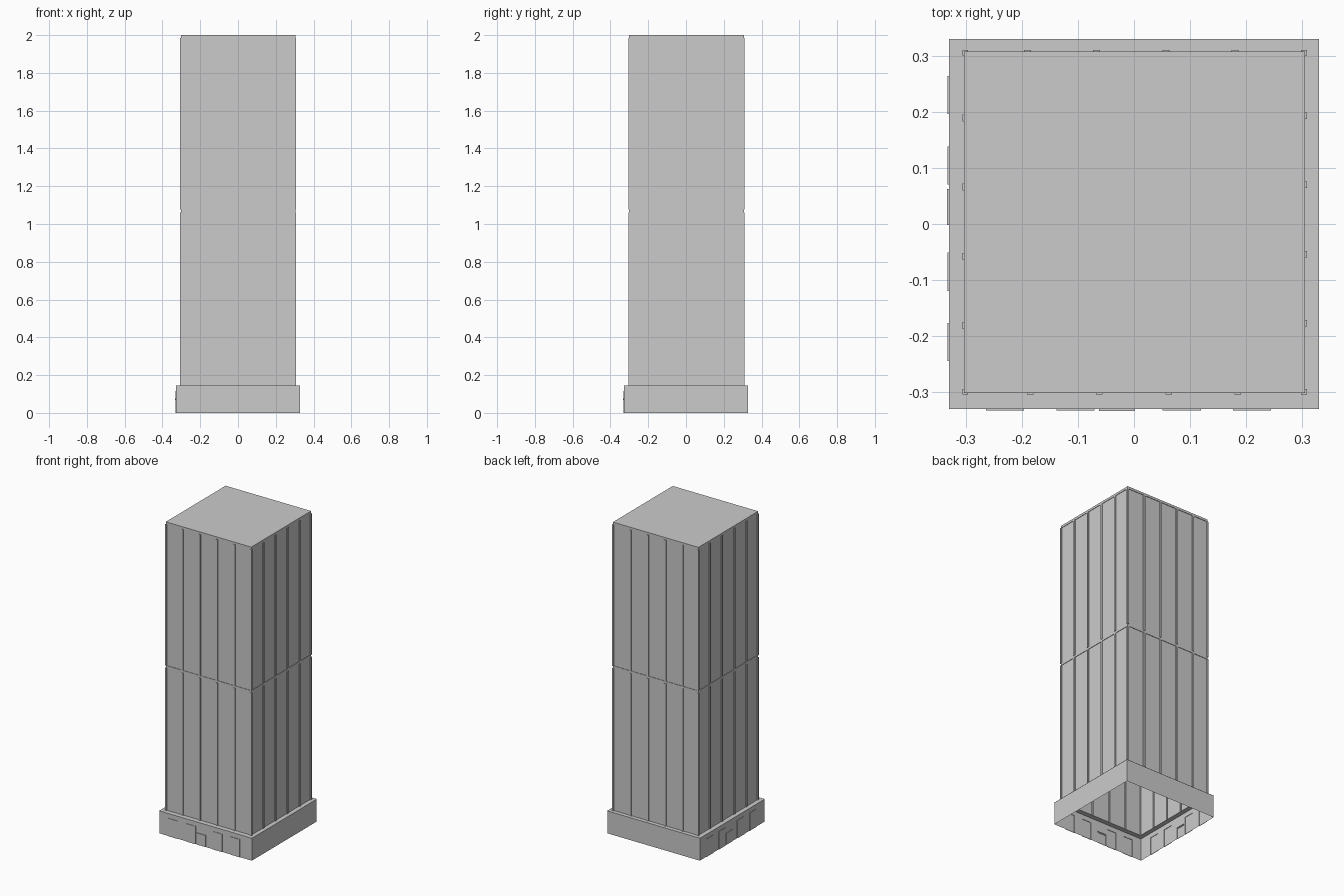
import bpy, bmesh
from math import pi
from mathutils import Matrix, Vector

if "Cube" in bpy.data.objects:
    bpy.data.objects.remove(bpy.data.objects["Cube"])


def finish(name, bm):
    mesh = bpy.data.meshes.new(name)
    bm.to_mesh(mesh)
    bm.free()
    obj = bpy.data.objects.new(name, mesh)
    bpy.context.collection.objects.link(obj)
    return obj


def wall(name, half, z0, z1, reliefs, side, centre):
    """Thin wall facing -y with rectangles (x0, x1, z0, z1, depth) pushed out, turned to its side."""
    xs = sorted({-half, half, *[v for r in reliefs for v in r[:2]]})
    zs = sorted({z0, z1, *[v for r in reliefs for v in r[2:4]]})
    bm = bmesh.new()
    grid = [[bm.verts.new((x, -half, z)) for x in xs] for z in zs]
    for a, b in zip(grid, grid[1:]):
        for i in range(len(xs) - 1):
            bm.faces.new((a[i], a[i + 1], b[i + 1], b[i]))
    for x0, x1, a, b, depth in reliefs:
        faces = []
        for f in bm.faces:
            c = f.calc_center_median()
            if x0 < c.x < x1 and a < c.z < b and abs(c.y + half) < 1e-5 and abs(f.normal.y) + 1 > 0:
                if all(abs(v.co.y + half) < 1e-5 for v in f.verts):
                    faces.append(f)
        geom = bmesh.ops.extrude_face_region(bm, geom=faces)["geom"]
        verts = [v for v in geom if isinstance(v, bmesh.types.BMVert)]
        bmesh.ops.translate(bm, verts=verts, vec=(0, -depth, 0))
        bmesh.ops.delete(bm, geom=[f for f in faces if f.is_valid], context='FACES_ONLY')
    bm.transform(Matrix.Translation(centre) @ Matrix.Rotation(side * pi / 2, 4, 'Z'))
    bm.normal_update()
    return finish(name, bm)


def box(name, x, y, z):
    bm = bmesh.new()
    bmesh.ops.create_cube(bm, size=1)
    for v in bm.verts:
        v.co = [r[0] if c < 0 else r[1] for c, r in zip(v.co, (x, y, z))]
    return finish(name, bm)


C = Vector((0.001, 0.003, 0))
H, B = 0.301, 0.329          # half widths of tower and base
LEDGE, TOP = 0.145, 2.0
BAND = (1.062, 1.076)
CROWN = 1.985
names = ("front", "right", "back", "left")

# Tower walls with mullions interrupted by a middle band and a crown band
for side, shift in enumerate((-0.001, 0.005, 0.006, -0.001)):
    reliefs = []
    for x in (-0.185, -0.062, 0.062, 0.185):
        for a, b in ((LEDGE, BAND[0]), (BAND[1], CROWN)):
            reliefs.append((x + shift - 0.006, x + shift + 0.006, a, b, 0.006))
    reliefs.append((-H, H, *BAND, 0.003))
    reliefs.append((-H, H, CROWN, TOP, 0.003))
    wall("tower_wall_" + names[side], H, LEDGE, TOP, reliefs, side, C)

# Corner posts, split at the bands
for sx in (-1, 1):
    for sy in (-1, 1):
        for a, b in ((LEDGE, BAND[0]), (BAND[1], CROWN)):
            box("corner_post",
                sorted((C.x + sx * 0.297, C.x + sx * 0.307)),
                sorted((C.y + sy * 0.297, C.y + sy * 0.307)), (a, b))

# Flat roof
bm = bmesh.new()
R = H + 0.003
bm.faces.new([bm.verts.new((C.x + x * R, C.y + y * R, TOP))
              for x, y in ((-1, -1), (1, -1), (1, 1), (-1, 1))])
finish("roof", bm)

# Base walls: entrance panels on the front and left only
panels = [(x - 0.034, x + 0.034, 0.0, 0.115, 0.003) for x in (-0.23, 0.085, 0.21)]
panels += [(-0.138, -0.07, 0.0, 0.115, 0.003), (-0.062, 0.002, 0.0, 0.068, 0.002),
           (-0.062, 0.002, 0.068, 0.076, 0.004)]
for side in range(4):
    wall("base_wall_" + names[side], B, 0.0, LEDGE,
         panels if side in (0, 3) else [], side, Vector())

# Ledge ring around the foot of the tower
bm = bmesh.new()
corners = ((-1, -1), (1, -1), (1, 1), (-1, 1))
outer = [bm.verts.new((x * 0.33, y * 0.33, LEDGE)) for x, y in corners]
inner = [bm.verts.new((C.x + x * H, C.y + y * H, LEDGE)) for x, y in corners]
for i in range(4):
    j = (i + 1) % 4
    bm.faces.new((outer[i], outer[j], inner[j], inner[i]))
finish("base_ledge", bm)
